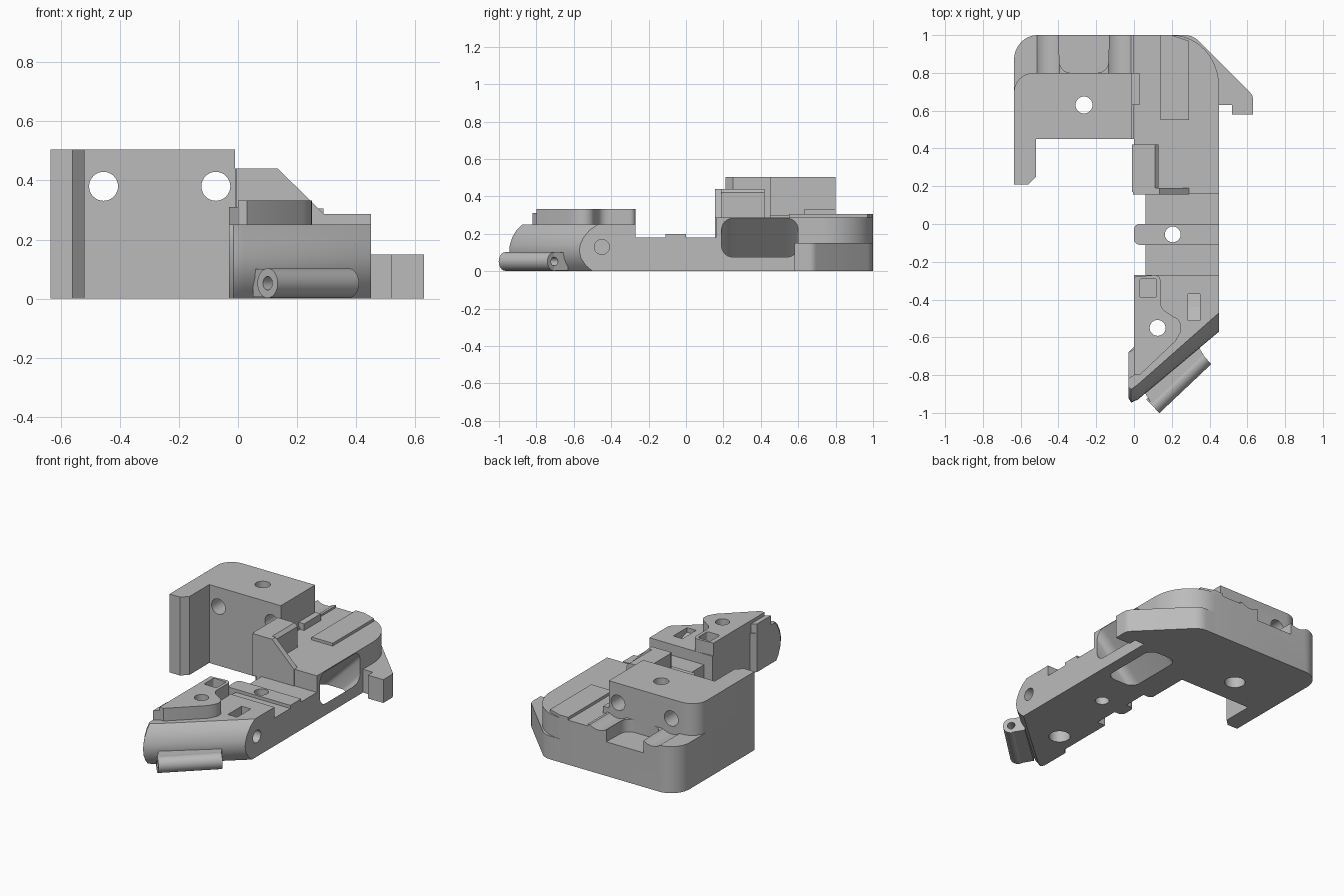
import bpy, bmesh, math
from mathutils import Vector, Matrix

cube = bpy.data.objects.get("Cube")
if cube:
    bpy.data.objects.remove(cube, do_unlink=True)

grey = bpy.data.materials.new("plain grey")
grey.use_nodes = True
colour = (0.5, 0.5, 0.5, 1)
grey.diffuse_color = colour
grey.node_tree.nodes["Principled BSDF"].inputs["Base Color"].default_value = colour


def loft(name, rings):
    """Skin a stack of matching closed rings and cap both ends."""
    bm = bmesh.new()
    loops = [[bm.verts.new(p) for p in ring] for ring in rings]
    n = len(loops[0])
    for low, high in zip(loops, loops[1:]):
        for i in range(n):
            j = (i + 1) % n
            bm.faces.new((low[i], low[j], high[j], high[i]))
    bm.faces.new(loops[0][::-1])
    bm.faces.new(loops[-1])
    bmesh.ops.recalc_face_normals(bm, faces=bm.faces)
    mesh = bpy.data.meshes.new(name)
    bm.to_mesh(mesh)
    bm.free()
    mesh.materials.append(grey)
    ob = bpy.data.objects.new(name, mesh)
    bpy.context.collection.objects.link(ob)
    return ob


def prism(name, outline, z0, z1):
    return loft(name, [[(x, y, z) for x, y in outline] for z in (z0, z1)])


def box(name, x0, x1, y0, y1, z0, z1):
    return prism(name, [(x0, y0), (x1, y0), (x1, y1), (x0, y1)], z0, z1)


def arc(cx, cy, rx, ry, a0, a1, n=10):
    angles = [math.radians(a0 + (a1 - a0) * i / n) for i in range(n + 1)]
    return [(cx + rx * math.cos(a), cy + ry * math.sin(a)) for a in angles]


def rounded(x0, x1, y0, y1, r):
    corners = [(x1 - r, y1 - r, 0), (x0 + r, y1 - r, 90),
               (x0 + r, y0 + r, 180), (x1 - r, y0 + r, 270)]
    return [p for cx, cy, a in corners for p in arc(cx, cy, r, r, a, a + 90, 6)]


def rod(name, start, end, r):
    start, end = Vector(start), Vector(end)
    turn = (end - start).to_track_quat('Z', 'Y')
    ring = [turn @ Vector((x, y, 0)) for x, y in arc(0, 0, r, r, 0, 360, 32)[:-1]]
    return loft(name, [[p + c for p in ring] for c in (start, end)])


def cut(parts, cutter):
    """Subtract the cutter from every given part, then discard it."""
    for part in parts:
        mod = part.modifiers.new("cut", 'BOOLEAN')
        mod.operation, mod.solver, mod.object = 'DIFFERENCE', 'EXACT', cutter
        bpy.ops.object.select_all(action='DESELECT')
        bpy.context.view_layer.objects.active = part
        part.select_set(True)
        bpy.ops.object.modifier_apply(modifier=mod.name)
    bpy.data.objects.remove(cutter, do_unlink=True)


# Rear block with its side arm
arm_end = [(-0.635, 0.21), (-0.56, 0.21), (-0.52, 0.25), (-0.52, 0.45)]
block_base = prism("block_base", arm_end + [(0, 0.45), (0, 1)]
                   + arc(-0.51, 0.87, 0.125, 0.13, 90, 180), 0, 0.3)
block_top = prism("block_top", arm_end + [(-0.01, 0.45), (-0.01, 0.8), (-0.53, 0.8)]
                  + arc(-0.53, 0.7, 0.105, 0.1, 100, 180, 6), 0.3, 0.505)
prism("block_side_fillet", [(-0.01, 0.63), (0.03, 0.63), (0.03, 0.8), (-0.01, 0.8)], 0.28, 0.33)

# Rear body, hook and raised strip
body = prism("rear_body", [(0, 0.18), (0.02, 0.16), (0.45, 0.16)]
             + arc(0.2, 0.73, 0.25, 0.27, 0, 90, 12) + [(0, 1)], 0, 0.287)
hook = prism("hook", [(0.2, 1), (0.2, 0.63), (0.52, 0.63), (0.52, 0.58), (0.63, 0.58), (0.63, 0.66)]
             + arc(0.58, 0.66, 0.05, 0.05, 0, 45, 4)
             + arc(0.27, 0.9, 0.1, 0.1, 45, 90, 5), 0, 0.15)
prism("raised_strip", [(0.14, 0.55), (0.29, 0.55), (0.29, 0.97), (0.2, 1), (0.14, 1)], 0.28, 0.305)

# Upright stop with a sloping web in front
loft("upright_stop", [[(-0.01, y, 0.18), (0.13, y, 0.18), (0.13, y, 0.29), (0.13, y, 0.42),
                       (0.11, y, 0.44), (-0.01, y, 0.44)] for y in (0.17, 0.42)])
loft("sloping_web", [[(-0.005, y, 0.17), (0.29, y, 0.17), (0.29, y, 0.287),
                      (0.135, y, 0.44), (-0.005, y, 0.44)] for y in (0.155, 0.19)])

# Connecting arm and cross tab
arm = box("connecting_arm", 0.06, 0.45, -0.28, 0.17, 0, 0.18)
tab = prism("cross_tab", [(0.45, -0.11), (0.45, 0)] + arc(0.03, -0.03, 0.03, 0.03, 90, 180, 5)
            + arc(0.03, -0.08, 0.03, 0.03, 180, 270, 5), 0, 0.2)

# Front head with a bulging diagonal nose
profile = [(0, 0.07), (0.03, 0.035), (0.07, 0.008), (0.11, 0), (0.14, 0.004),
           (0.18, 0.022), (0.22, 0.055), (0.25, 0.1)]
head = loft("front_head", [[(0, -0.27, z), (0, -0.65, z), (-0.03, -0.68, z),
                            (-0.03, -0.92 + d * 0.6, z), (-0.015, -0.945 + d * 0.7, z),
                            (0.02, -0.93 + d * 0.8, z), (0.45, -0.57 + d, z), (0.45, -0.27, z)]
                           for z, d in profile])
pad = prism("raised_pad", [(0, -0.28), (0, -0.8), (0.03, -0.8), (0.22, -0.62)]
            + arc(0.2, -0.55, 0.05, 0.06, -40, 80, 8)
            + arc(0.19, -0.41, 0.05, 0.06, 250, 180, 6)
            + arc(0.11, -0.3, 0.03, 0.03, 0, 90, 5), 0.24, 0.332)
prism("pad_edge", [(-0.03, -0.68), (-0.03, -0.82), (0.005, -0.8), (0.005, -0.66)], 0.24, 0.31)

# Hinge barrel on the nose
barrel = rod("hinge_barrel", (0.1, -0.965, 0.052), (0.375, -0.705, 0.052), 0.05)
web = prism("hinge_web", [(0.1, -0.965), (0.375, -0.705), (0.33, -0.63), (0.05, -0.88)], 0.005, 0.1)

# Drilled holes
cut([block_base, block_top], rod("cutter", (-0.265, 0.63, -1), (-0.265, 0.63, 1), 0.045))
cut([block_base], rod("cutter", (-0.265, 0.63, -1), (-0.265, 0.63, 0.1), 0.062))
cut([arm, tab], rod("cutter", (0.205, -0.055, -1), (0.205, -0.055, 1), 0.042))
cut([head, pad], rod("cutter", (0.125, -0.55, -1), (0.125, -0.55, 1), 0.042))
cut([head], rod("cutter", (0.125, -0.55, -1), (0.125, -0.55, 0.1), 0.065))
cut([head], rod("cutter", (0.2, -0.45, 0.13), (1, -0.45, 0.13), 0.04))
cut([barrel, web], rod("cutter", (0, -1.06, 0.052), (0.475, -0.61, 0.052), 0.023))
for x in (-0.455, -0.075):
    cut([block_top], rod("cutter", (x, 0.3, 0.38), (x, 1.2, 0.38), 0.049))
    cut([block_base, body], rod("cutter", (x, 0.8, 0.38), (x, 1.2, 0.38), 0.1))

# Scoop between the rear channels
cut([block_base], prism("cutter", arc(-0.335, 0.86, 0.06, 0.06, 180, 270, 6)
                        + arc(-0.195, 0.86, 0.06, 0.06, 270, 360, 6)
                        + [(-0.13, 1.1), (-0.4, 1.1)], 0.22, 0.6))

# Slanting chute from the underside out through the side wall
chute = [(y, z) for y, z in rounded(0.19, 0.6, 0.08, 0.287, 0.06)]
cut([body, hook], loft("cutter", [[(0.45 + s, y, z - 0.004 + s) for y, z in chute]
                                  for s in (-0.45, 0.3)]))

# Blind pockets in the head
cut([pad], prism("cutter", rounded(0.03, 0.12, -0.39, -0.29, 0.012), 0.27, 0.5))
cut([head], loft("cutter", [[(x, -0.51, 0.3), (x, -0.51, 0.22), (x, -0.44, 0.2),
                             (x, -0.37, 0.12), (x, -0.37, 0.3)] for x in (0.285, 0.35)]))

# Smooth the curved walls and keep the edges crisp
bpy.ops.object.select_all(action='DESELECT')
for ob in bpy.context.scene.objects:
    if ob.type == 'MESH':
        ob.select_set(True)
        bpy.context.view_layer.objects.active = ob
bpy.ops.object.shade_smooth_by_angle(angle=math.radians(30))
